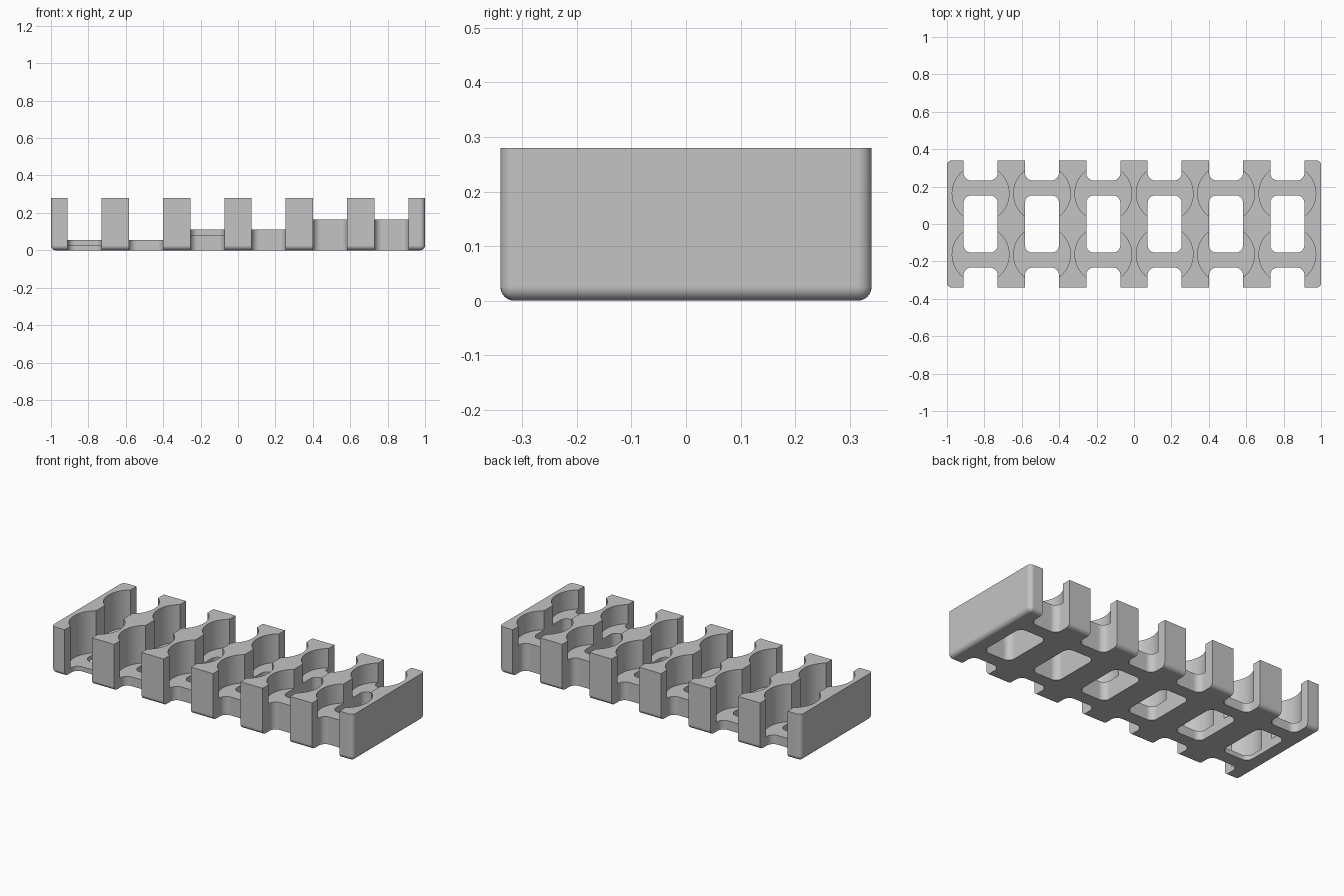
import bpy
import bmesh
import math

LENGTH, DEPTH, HEIGHT = 2.0, 0.68, 0.28
PITCH = 0.328
POCKET_RADIUS, ROW_Y = 0.152, 0.163
SLOT_HALF = 0.091
COLUMNS = [(i - 2.5) * PITCH for i in range(6)]
# Pocket floor heights, from the model's right to its left
FLOORS = {-1: [0.028, 0.055, 0.083, 0.11, 0.165, 0.165],
          1: [0.055, 0.055, 0.11, 0.11, 0.165, 0.165]}

cube = bpy.data.objects.get("Cube")
if cube:
    bpy.data.objects.remove(cube, do_unlink=True)

grey = bpy.data.materials.new("plain grey")
grey.use_nodes = True
colour = (0.55, 0.55, 0.55, 1)
grey.diffuse_color = colour
grey.node_tree.nodes["Principled BSDF"].inputs["Base Color"].default_value = colour


def make_object(name, bm):
    bmesh.ops.recalc_face_normals(bm, faces=bm.faces)
    mesh = bpy.data.meshes.new(name)
    bm.to_mesh(mesh)
    bm.free()
    mesh.materials.append(grey)
    obj = bpy.data.objects.new(name, mesh)
    bpy.context.collection.objects.link(obj)
    return obj


def prism(bm, outline, z0, z1):
    low = [bm.verts.new((x, y, z0)) for x, y in outline]
    high = [bm.verts.new((x, y, z1)) for x, y in outline]
    bm.faces.new(low[::-1])
    bm.faces.new(high)
    n = len(outline)
    for i in range(n):
        j = (i + 1) % n
        bm.faces.new((low[i], low[j], high[j], high[i]))


def circle(cx, cy, r, n=64):
    return [(cx + r * math.cos(math.tau * i / n),
             cy + r * math.sin(math.tau * i / n)) for i in range(n)]


def rounded_rect(x0, x1, y0, y1, r, steps=8):
    corners = [(x1 - r, y1 - r), (x0 + r, y1 - r), (x0 + r, y0 + r), (x1 - r, y0 + r)]
    points = []
    for quarter, (cx, cy) in enumerate(corners):
        for s in range(steps + 1):
            a = (quarter + s / steps) * math.pi / 2
            points.append((cx + r * math.cos(a), cy + r * math.sin(a)))
    return points


# Rack block, rounded everywhere except around the top
bm = bmesh.new()
bmesh.ops.create_cube(bm, size=1)
for v in bm.verts:
    v.co = (v.co.x * LENGTH, v.co.y * DEPTH, (v.co.z + 0.5) * HEIGHT)
edges = [e for e in bm.edges if min(v.co.z for v in e.verts) < 0.01]
bmesh.ops.bevel(bm, geom=edges, offset=0.026, segments=6, profile=0.5, affect='EDGES')
rack = make_object("rack", bm)

# Round pockets with stepped floors
bm = bmesh.new()
for side, floors in FLOORS.items():
    for x, floor in zip(COLUMNS, floors):
        prism(bm, circle(x, side * ROW_Y, POCKET_RADIUS), floor, HEIGHT + 0.1)
pockets = make_object("pocket_cutter", bm)

# Central windows and the open slots along both long sides
bm = bmesh.new()
for x in COLUMNS:
    for y0, y1 in ((-0.153, 0.153), (0.233, 0.5), (-0.5, -0.233)):
        prism(bm, rounded_rect(x - SLOT_HALF, x + SLOT_HALF, y0, y1, 0.04),
              -0.1, HEIGHT + 0.1)
slots = make_object("slot_cutter", bm)

# Cut the rack
for cutter in (pockets, slots):
    cutter.hide_render = True
    mod = rack.modifiers.new(cutter.name, 'BOOLEAN')
    mod.operation = 'DIFFERENCE'
    mod.solver = 'EXACT'
    mod.object = cutter
bpy.context.view_layer.update()
graph = bpy.context.evaluated_depsgraph_get()
cut_mesh = bpy.data.meshes.new_from_object(rack.evaluated_get(graph))
rack.modifiers.clear()
rack.data = cut_mesh
for cutter in (pockets, slots):
    bpy.data.objects.remove(cutter, do_unlink=True)

# Smooth curved walls, crisp edges
bpy.ops.object.select_all(action='DESELECT')
rack.select_set(True)
bpy.context.view_layer.objects.active = rack
bpy.ops.object.shade_smooth_by_angle(angle=math.radians(30))
weighted = rack.modifiers.new("even_shading", 'WEIGHTED_NORMAL')
weighted.keep_sharp = True
